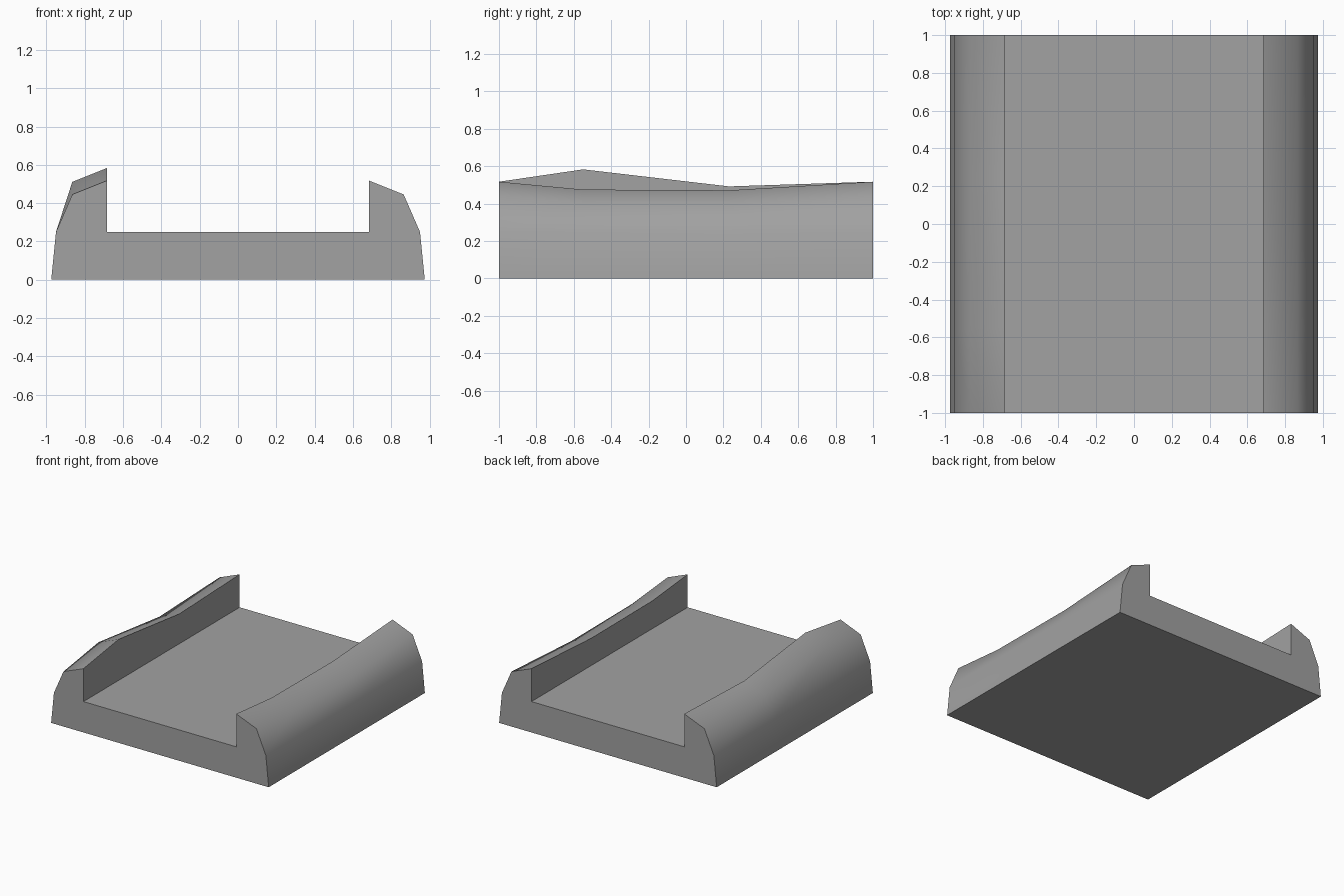
import bpy
import bmesh
from math import radians

if "Cube" in bpy.data.objects:
    bpy.data.objects.remove(bpy.data.objects["Cube"])

# One plain grey for the whole piece
grey = bpy.data.materials.new("stone_grey")
grey.use_nodes = True
color = (0.36, 0.36, 0.36, 1)
grey.diffuse_color = color
grey.node_tree.nodes["Principled BSDF"].inputs["Base Color"].default_value = color

# Half profile from the bottom outer corner up and in to the floor:
# (x, z, whether the point follows the wavy crest)
HALF = [(0.975, 0, 0), (0.95, 0.25, 0), (0.865, 0.445, 1),
        (0.685, 0.517, 1), (0.685, 0.25, 0)]

# Stations along the channel: (y, crest lift on -x wall, crest lift on +x wall)
STATIONS = [(-1, 0, 0), (-0.55, 0.066, -0.042), (0.23, -0.025, -0.046), (1, 0, 0)]


def cross_section(bm, y, lift_neg, lift_pos):
    """Closed loop of vertices for one station."""
    right = [bm.verts.new((x, y, z + lift_pos * c)) for x, z, c in HALF]
    left = [bm.verts.new((-x, y, z + lift_neg * c)) for x, z, c in reversed(HALF)]
    return right + left


# Channel bed with two uneven banks, skinned between the stations
bm = bmesh.new()
loops = [cross_section(bm, *s) for s in STATIONS]
for a, b in zip(loops, loops[1:]):
    for i in range(len(a)):
        j = (i + 1) % len(a)
        bm.faces.new((a[i], a[j], b[j], b[i]))

# End caps
bm.faces.new(loops[0])
bm.faces.new(loops[-1])
bmesh.ops.recalc_face_normals(bm, faces=bm.faces)

mesh = bpy.data.meshes.new("channel_with_banks")
bm.to_mesh(mesh)
bm.free()
mesh.materials.append(grey)
channel = bpy.data.objects.new("channel_with_banks", mesh)
bpy.context.collection.objects.link(channel)

# Rounded outer banks, crisp inner walls and ends
bpy.ops.object.select_all(action='DESELECT')
channel.select_set(True)
bpy.context.view_layer.objects.active = channel
bpy.ops.object.shade_smooth_by_angle(angle=radians(55))
